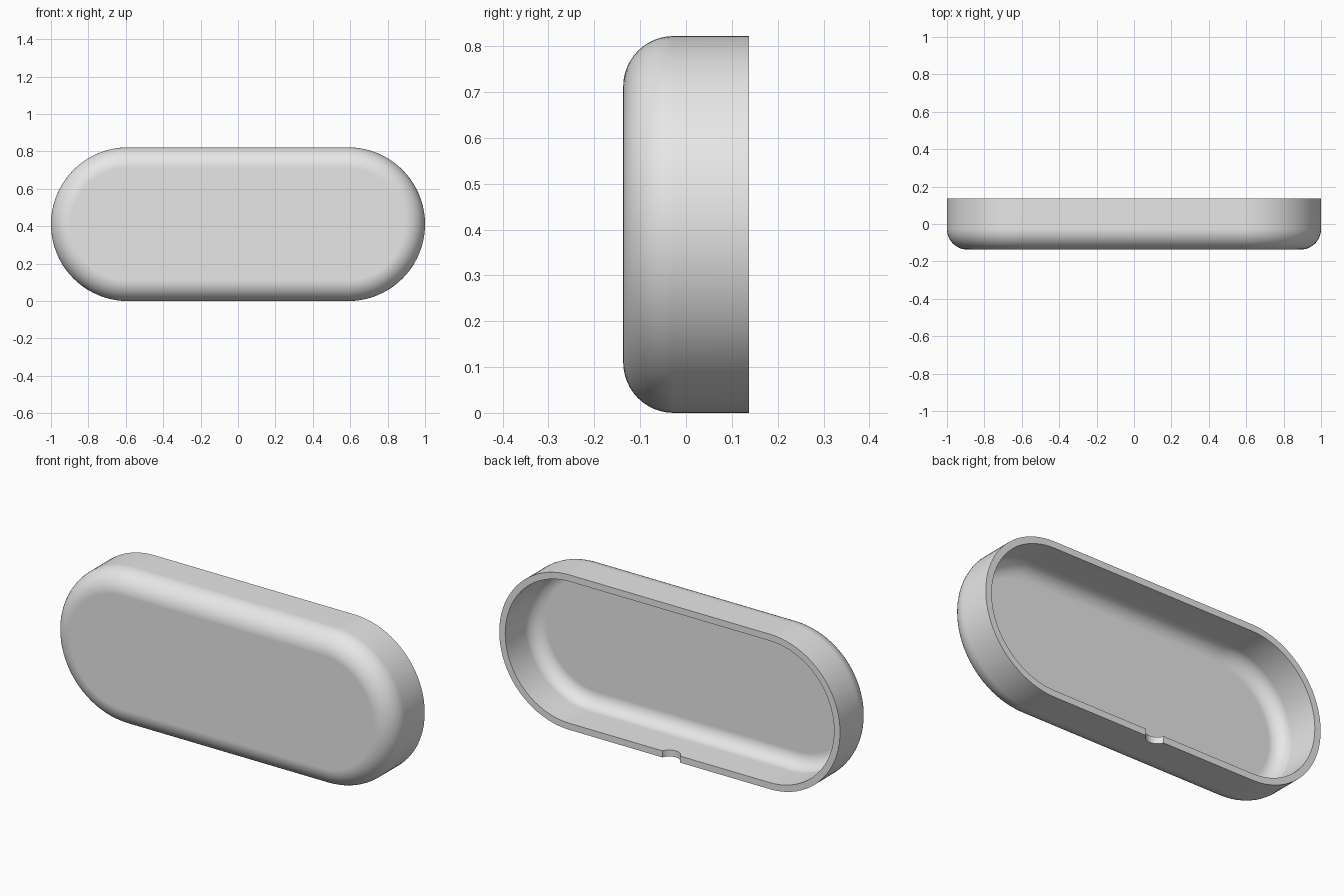
import bpy, bmesh
from math import sin, cos, pi

cube = bpy.data.objects.get("Cube")
if cube:
    bpy.data.objects.remove(cube, do_unlink=True)

RADIUS = 0.411      # end radius of the rounded outline
HALF = 0.589        # half length of the straight sides
DEPTH = 0.137       # half depth, front to open back
WALL = 0.035
FILLET = 0.11
ARC, STEPS = 40, 12

grey = bpy.data.materials.new("light_grey")
grey.use_nodes = True
colour = (0.8, 0.8, 0.8, 1)
grey.diffuse_color = colour
grey.node_tree.nodes["Principled BSDF"].inputs["Base Color"].default_value = colour


def outline(bm, inset, y):
    """One ring of vertices: two half circles joined by straight sides."""
    r = RADIUS - inset
    ring = []
    for side, start in ((1, -pi / 2), (-1, pi / 2)):
        for i in range(ARC + 1):
            a = start + pi * i / ARC
            ring.append(bm.verts.new((side * HALF + r * cos(a), y, RADIUS + r * sin(a))))
    return ring


def fillet(offset):
    """Inset and depth of the rounded front edge, from flat face to side wall."""
    r = FILLET - offset
    return [(FILLET - r * sin(t), -DEPTH + FILLET - r * cos(t))
            for t in (pi / 2 * i / STEPS for i in range(STEPS + 1))]


# Cover shell: outside skin, rim, then inside skin
bm = bmesh.new()
section = fillet(0) + [(0, DEPTH), (WALL, DEPTH)] + fillet(WALL)[::-1]
rings = [outline(bm, *p) for p in section]
for a, b in zip(rings, rings[1:]):
    for i in range(len(a)):
        j = (i + 1) % len(a)
        bm.faces.new((a[i], a[j], b[j], b[i]))
bm.faces.new(rings[0])
bm.faces.new(rings[-1])
bmesh.ops.recalc_face_normals(bm, faces=bm.faces)
mesh = bpy.data.meshes.new("cover_shell")
bm.to_mesh(mesh)
bm.free()
mesh.materials.append(grey)
shell = bpy.data.objects.new("cover_shell", mesh)
bpy.context.collection.objects.link(shell)

# Small curved opening notch in the lower rim
bpy.ops.mesh.primitive_cylinder_add(vertices=48, radius=0.055, depth=0.2,
                                    location=(-0.01, DEPTH + 0.018, 0))
cutter = bpy.context.object
cutter.name = "notch_cutter"
cutter.hide_render = True
cutter.data.materials.append(grey)
cut = shell.modifiers.new("notch", "BOOLEAN")
cut.operation = "DIFFERENCE"
cut.solver = "EXACT"
cut.object = cutter

bpy.ops.object.select_all(action="DESELECT")
shell.select_set(True)
bpy.context.view_layer.objects.active = shell
bpy.ops.object.modifier_apply(modifier=cut.name)
bpy.data.objects.remove(cutter, do_unlink=True)

# Smooth fillets, flat faces and crisp rim
bpy.ops.object.shade_smooth_by_angle(angle=pi / 6)
weighted = shell.modifiers.new("weighted_normals", "WEIGHTED_NORMAL")
weighted.keep_sharp = True
